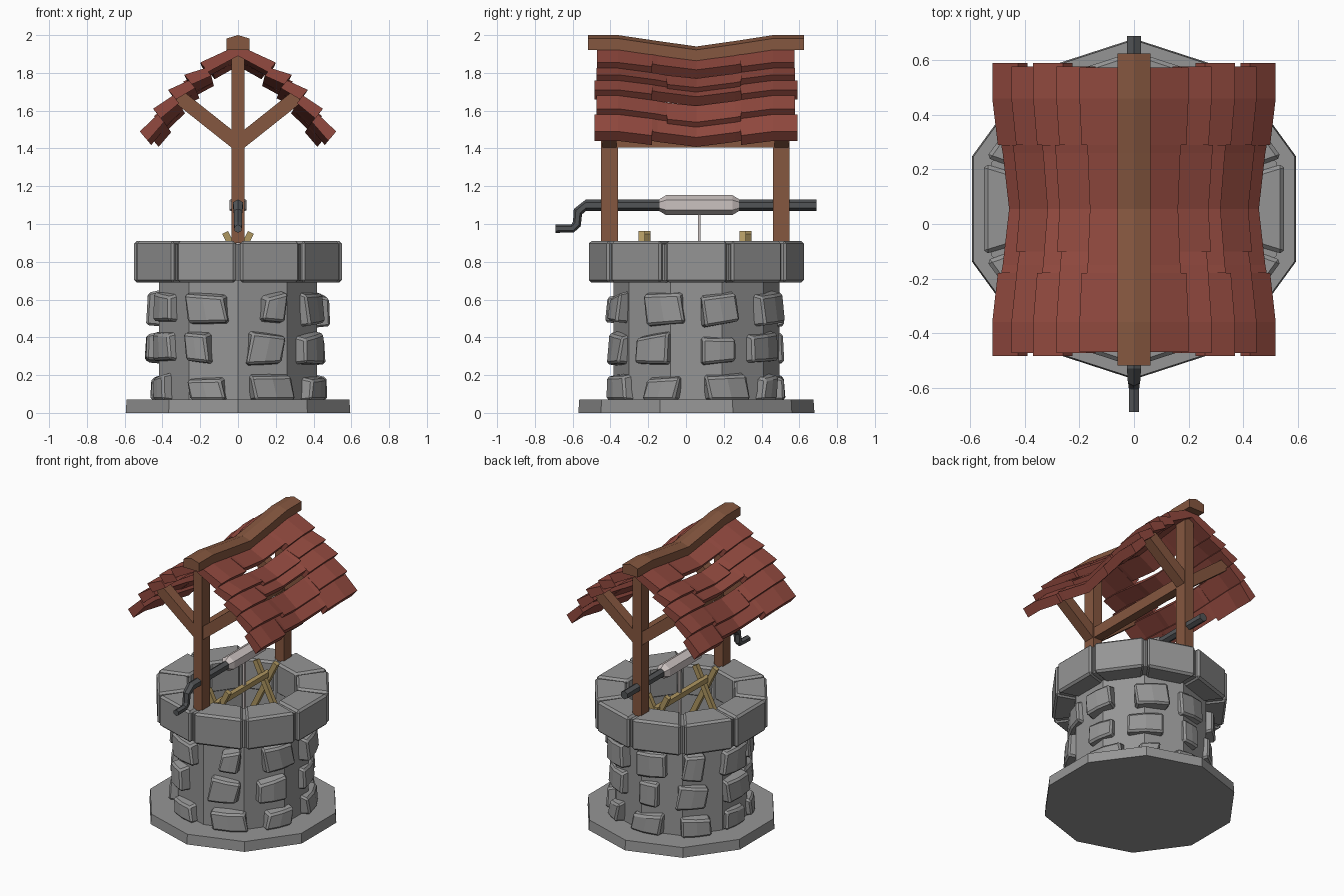
import bpy, bmesh, math, random
from mathutils import Vector

if "Cube" in bpy.data.objects:
    bpy.data.objects.remove(bpy.data.objects["Cube"])

random.seed(4)
CY = 0.055  # well centre in y
N = 10


def mat(name, c):
    m = bpy.data.materials.new(name)
    m.diffuse_color = (*c, 1)
    m.use_nodes = True
    m.node_tree.nodes["Principled BSDF"].inputs["Base Color"].default_value = m.diffuse_color
    return m


STONE = mat("grey_stone", (0.30, 0.30, 0.30))
WOOD = mat("brown_wood", (0.235, 0.095, 0.05))
TILE = mat("red_tile", (0.29, 0.068, 0.05))
IRON = mat("dark_iron", (0.085, 0.09, 0.095))
ROPE = mat("pale_rope", (0.60, 0.54, 0.53))
TAN = mat("tan_wood", (0.43, 0.31, 0.12))


def finish(bm, name, material):
    bmesh.ops.recalc_face_normals(bm, faces=bm.faces)
    me = bpy.data.meshes.new(name)
    bm.to_mesh(me)
    bm.free()
    me.materials.append(material)
    ob = bpy.data.objects.new(name, me)
    bpy.context.collection.objects.link(ob)
    return ob


def loft(bm, rings, cap=True):
    """Skin equal-length closed rings of points."""
    vs = [[bm.verts.new(p) for p in r] for r in rings]
    n = len(rings[0])
    for a, b in zip(vs, vs[1:]):
        for i in range(n):
            j = (i + 1) % n
            bm.faces.new((a[i], a[j], b[j], b[i]))
    if cap:
        bm.faces.new(vs[0])
        bm.faces.new(vs[-1])


def pol(r, a, z):
    return Vector((r * math.cos(a), CY + r * math.sin(a), z))


def lathe(name, prof, material):
    bm = bmesh.new()
    loft(bm, [[pol(r, math.radians(90 + 36 * i), z) for i in range(N)] for r, z in prof])
    return finish(bm, name, material)


def beam(name, p, q, w, h, material):
    """Box from p to q, w across x (or y for xz beams), h the other way."""
    p, q = Vector(p), Vector(q)
    d = (q - p).normalized()
    s = Vector((0, 1, 0)) if abs(d.y) < 0.5 else Vector((1, 0, 0))
    t = d.cross(s)
    bm = bmesh.new()
    loft(bm, [[c + s * w / 2 * a + t * h / 2 * b for a, b in ((-1, -1), (1, -1), (1, 1), (-1, 1))]
              for c in (p, q)])
    return finish(bm, name, material)


def rod(name, pts, material):
    """Hexagonal bar in the x = 0 plane; pts are (y, z, radius, section tilt)."""
    bm = bmesh.new()
    rings = []
    for y, z, r, tilt in pts:
        n = Vector((0, math.sin(tilt), math.cos(tilt)))
        rings.append([Vector((0, y, z)) + r * (n * math.cos(k * math.pi / 3) +
                     Vector((1, 0, 0)) * math.sin(k * math.pi / 3)) for k in range(6)])
    loft(bm, rings)
    return finish(bm, name, material)


# Base slab, hollow shaft and rim core in one lathe
lathe("well_shaft", [(0.625, 0), (0.62, 0.07), (0.44, 0.07), (0.44, 0.7), (0.55, 0.7), (0.55, 0.895),
                     (0.37, 0.895), (0.36, 0.08), (0.01, 0.08)], STONE)

# Rim blocks, one per side, with narrow joints
bm = bmesh.new()
for i in range(N):
    a, b = math.radians(90 + 36 * i), math.radians(126 + 36 * i)
    rings = []
    for f in (0.035, 0.965):
        rings.append([pol(r, a, z).lerp(pol(r, b, z), f)
                      for r, z in ((0.362, 0.69), (0.578, 0.69), (0.578, 0.91), (0.362, 0.91))])
    loft(bm, rings)
bmesh.ops.recalc_face_normals(bm, faces=bm.faces)
bmesh.ops.bevel(bm, geom=bm.edges[:], offset=0.014, segments=1, affect='EDGES')
finish(bm, "rim_blocks", STONE)

# Irregular stones set in the shaft wall
bm = bmesh.new()
angles = (-153, -114, -69, -27, 18, 57, 99, 138, 173)
for row, (z0, z1) in enumerate(((0.06, 0.205), (0.26, 0.425), (0.465, 0.64))):
    for k, ang in enumerate(angles):
        a = math.radians(ang + random.uniform(-4, 4))
        hw = random.uniform(0.10, 0.13) / 0.45
        if (row * 4 + k) % 5 == 0:
            hw *= 0.65
        out = random.uniform(0.465, 0.495)
        jit = lambda: random.uniform(-0.018, 0.018)
        lo0, lo1, hi0, hi1 = z0 + jit(), z0 + jit(), z1 + jit(), z1 + jit()
        if row == 0:
            lo0 = lo1 = z0
        tw = random.uniform(-0.04, 0.04)
        rings = []
        for f in (-1, 0, 1):
            m = (f + 1) / 2
            lo, hi = lo0 + (lo1 - lo0) * m, hi0 + (hi1 - hi0) * m
            aa = a + f * hw
            ai = a + f * hw * 0.88
            rings.append([pol(0.39, aa, lo), pol(out, ai + tw, lo + 0.01),
                          pol(out - 0.008, ai - tw, hi - 0.02), pol(0.39, aa, hi)])
        loft(bm, rings)
bmesh.ops.recalc_face_normals(bm, faces=bm.faces)
sharp = [e for e in bm.edges if e.calc_face_angle(0) > 0.7]
bmesh.ops.bevel(bm, geom=sharp, offset=0.012, segments=1, affect='EDGES')
finish(bm, "wall_stones", STONE)

# Posts, braces and tie beam
for tag, y in (("front", -0.405), ("back", 0.505)):
    beam(tag + "_post", (0, y, 0.9), (0, y, 1.94), 0.088, 0.07, WOOD)
    for side, s in (("left", -1), ("right", 1)):
        beam(f"{tag}_{side}_brace", (0, y, 1.425), (s * 0.315, y, 1.675), 0.075, 0.075, WOOD)
beam("tie_beam", (0, -0.40, 1.442), (0, 0.50, 1.442), 0.06, 0.075, WOOD)


# Sagging ridge and roof
def sag(y):
    u = min(abs(y - CY) / 0.42, 1)
    return 0.06 * (0.5 + 0.5 * math.cos(math.pi * u))


BREAKS = (-0.36, -0.15, CY, 0.26, 0.46)
bm = bmesh.new()
loft(bm, [[(x, y, z - sag(y)) for x, z in ((-0.06, 1.922), (0.06, 1.922), (0.06, 1.982), (0, 2.0), (-0.06, 1.982))]
          for y in (-0.52, *BREAKS, 0.625)])
finish(bm, "ridge_beam", WOOD)

EDGE = [Vector(p) for p in ((0.52, 1.49), (0.45, 1.61), (0.37, 1.71), (0.285, 1.79), (0.20, 1.855), (0.04, 1.97))]
D = Vector((-0.042, -0.05))
for side, s in (("left", -1), ("right", 1)):
    bm = bmesh.new()
    for i in range(5):
        e, up = EDGE[i], EDGE[i + 1]
        slope = (up - e).normalized()
        end = 0.012 * (i % 2) + (0.015 if i == 4 else 0)
        c0 = -0.18 if i % 2 == 0 else -0.10
        cuts = (-0.485 + end, c0, 0.29, 0.59 - end)
        for k in range(3):
            short = 0.0
            if k == 1:
                short = 0.026 if i % 2 == 0 else -0.022
            a = e + slope * short
            sec = (a, a + D, up + D * 1.4, up + D * 0.6)
            ys = [cuts[k], *[y for y in BREAKS if cuts[k] + .02 < y < cuts[k + 1] - .02], cuts[k + 1]]
            loft(bm, [[(s * p.x * (1 - 1.6 * sag(y)), y, p.y - sag(y) * 0.9) for p in sec] for y in ys])
    finish(bm, side + "_roof_tiles", TILE)

# Axle with crank, rope drum and rope
rod("axle_crank", [(0.69, 1.1, 0.03, 0), (-0.53, 1.1, 0.03, 0), (-0.572, 1.065, 0.026, -1.0),
                   (-0.578, 1.0, 0.024, -1.0), (-0.60, 0.977, 0.022, -0.3), (-0.69, 0.975, 0.022, 0)], IRON)
rod("rope_drum", [(-0.14, 1.1, 0.032, 0), (-0.105, 1.1, 0.053, 0), (0.245, 1.1, 0.053, 0),
                  (0.28, 1.1, 0.032, 0)], ROPE)
beam("rope", (0, 0.07, 1.08), (0, 0.07, 0.55), 0.014, 0.014, ROPE)

# Crossed trestle standing inside the shaft
for tag, y in (("front", -0.22), ("back", 0.315)):
    for side, s in (("left", -1), ("right", 1)):
        beam(f"{tag}_{side}_trestle_leg", (s * 0.068, y + s * 0.016, 0.955), (-s * 0.15, y + s * 0.016, 0.52),
             0.032, 0.035, TAN)
beam("trestle_bar", (0, -0.25, 0.865), (0, 0.345, 0.865), 0.035, 0.035, TAN)
